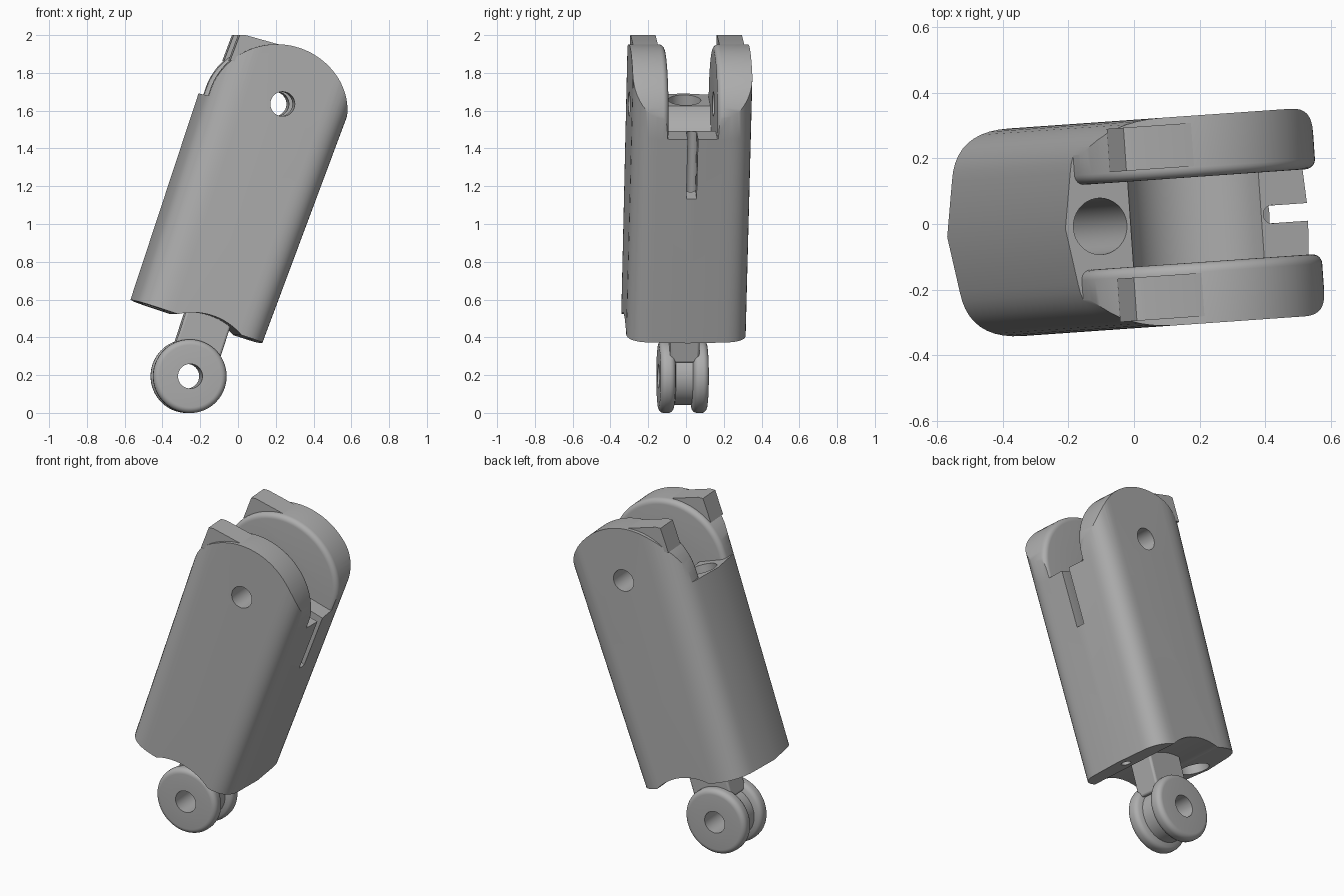
import bpy, bmesh
from math import sin, cos, pi, radians
from mathutils import Matrix, Vector

if "Cube" in bpy.data.objects:
    bpy.data.objects.remove(bpy.data.objects["Cube"], do_unlink=True)

PIN_LOW, PIN_TOP, FLOOR, BASE = 0.102, 1.62, 1.54, 0.39
SLOT = 0.13
# lean and slight twist of the whole segment
POSE = (Matrix.Rotation(radians(4), 4, 'Z') @ Matrix.Rotation(radians(18.3), 4, 'Y')
        @ Matrix.Translation((-0.31, 0, 0)))

grey = bpy.data.materials.new("plain grey")
grey.use_nodes = True
grey.diffuse_color = (0.42, 0.42, 0.42, 1)
grey.node_tree.nodes["Principled BSDF"].inputs["Base Color"].default_value = grey.diffuse_color


def loft(name, rings, closed=False):
    """Skin equal-length rings; cap the ends unless the rings close on themselves."""
    bm = bmesh.new()
    rows = [[bm.verts.new(p) for p in ring] for ring in rings]
    n = len(rows[0])
    pairs = list(zip(rows, rows[1:])) + ([(rows[-1], rows[0])] if closed else [])
    for a, b in pairs:
        for i in range(n):
            bm.faces.new((a[i], a[(i + 1) % n], b[(i + 1) % n], b[i]))
    if not closed:
        bm.faces.new(rows[0])
        bm.faces.new(rows[-1])
    bmesh.ops.recalc_face_normals(bm, faces=bm.faces)
    mesh = bpy.data.meshes.new(name)
    bm.to_mesh(mesh)
    bm.free()
    mesh.materials.append(grey)
    ob = bpy.data.objects.new(name, mesh)
    bpy.context.collection.objects.link(ob)
    return ob


def prism(name, outline, y0, y1):
    """Extrude an xz outline along y."""
    return loft(name, [[(x, y, z) for x, z in outline] for y in (y0, y1)])


def box(name, x0, x1, y0, y1, z0, z1):
    return prism(name, [(x0, z0), (x1, z0), (x1, z1), (x0, z1)], y0, y1)


def circle(cx, cy, r, n=64):
    return [(cx + r * cos(2 * pi * i / n), cy + r * sin(2 * pi * i / n)) for i in range(n)]


def bore(name, x, r, z0, z1):
    """Round cutter running up the segment."""
    return loft(name, [[(a, b, z) for a, b in circle(x, 0, r, 48)] for z in (z0, z1)])


def boolean(ob, cutter, operation='DIFFERENCE'):
    cutter.hide_render = True
    mod = ob.modifiers.new("cut", 'BOOLEAN')
    mod.operation, mod.solver, mod.object = operation, 'EXACT', cutter
    bpy.context.view_layer.objects.active = ob
    bpy.ops.object.modifier_apply(modifier=mod.name)
    bpy.data.objects.remove(cutter, do_unlink=True)


def bend(a, c, b, n=10):
    """Rounded corner from a to b with control point c."""
    a, b, c = Vector(a), Vector(b), Vector(c)
    ts = [i / n for i in range(n + 1)]
    return [tuple((1 - t) ** 2 * a + 2 * t * (1 - t) * c + t * t * b) for t in ts]


def section(z):
    """Rounded body section; the +x side flares outward with height."""
    r = 0.316 + 0.039 * (z - BASE)
    w = 0.317
    half = bend((r - 0.012, 0.19), (r - 0.018, w), (r - 0.15, w))
    half += bend((-0.2, w), (-0.372, w), (-0.392, 0.17))
    ring = [(r, 0)] + half + [(-0.42, 0)] + [(x, -y) for x, y in reversed(half)]
    return [(x, y, z) for x, y in ring]


# main shell with its cradle, tendon bore, cord channel and clearance arch
shell = loft("body_shell", [section(BASE), section(FLOOR)])
boolean(shell, prism("arch", circle(0, PIN_LOW, 0.338, 96), -0.5, 0.5))
boolean(shell, prism("cradle", circle(0, PIN_TOP, 0.225, 96), -SLOT, SLOT))
boolean(shell, bore("tendon_bore", -0.308, 0.086, 0.2, 1.8))
boolean(shell, bore("cord_bore", 0.245, 0.028, 0.2, 1.8))
boolean(shell, prism("cord_slit", [(0.245, 1.225), (0.5, 1.175), (0.5, 1.7), (0.245, 1.7)],
                     -0.027, 0.027))
parts = [shell]


def prong_ring(y, inset, side):
    rx, rz = 0.372 - inset, 0.355 - inset
    arc = [(-0.007 + rx * cos(pi * i / 48), 1.575 + rz * sin(pi * i / 48)) for i in range(49)]
    arc = [(arc[0][0], FLOOR)] + arc + [(arc[-1][0], FLOOR)]
    return [(x, side * y, z) for x, z in arc]


# fork prongs with rounded inner rims and stop lugs
for side, label in ((1, "back"), (-1, "front")):
    f = 0.03
    rings = [prong_ring(SLOT + f * (1 - cos(a)), f * (1 - sin(a)), side)
             for a in [pi / 2 * i / 6 for i in range(7)]]
    rings.append(prong_ring(0.5, 0, side))
    prong = loft(label + "_prong", rings)
    boolean(prong, loft("envelope", [section(BASE), section(2.1)]), 'INTERSECT')
    boolean(prong, prism("pin_hole", circle(0, PIN_TOP, 0.065, 48), -0.6, 0.6))
    lug = prism(label + "_stop_lug",
                [(-0.335, 1.75), (-0.329, 1.895), (-0.3, 1.905), (-0.09, 1.915), (-0.1, 1.8)],
                side * 0.163, side * 0.295)
    parts += [prong, lug]

# pulley at the lower joint: grooved spool turned about y
R, W, f = 0.195, 0.128, 0.03
rim = [(0.065, W)]
rim += [(R - f + f * sin(a), W - f + f * cos(a)) for a in [pi / 2 * i / 6 for i in range(7)]]
rim += [(R - f + f * cos(a), 0.078 - f * sin(a)) for a in [pi / 2 * i / 4 for i in range(4)]]
rim += [(0.152, 0.045)]
profile = rim + [(r, -y) for r, y in reversed(rim)]
turns = [2 * pi * i / 72 for i in range(72)]
parts.append(loft("pulley", [[(r * cos(t), y, PIN_LOW + r * sin(t)) for r, y in profile]
                             for t in turns], closed=True))

# neck joining pulley and shell
neck = box("neck", -0.124, 0.124, -0.078, 0.078, 0.215, 0.47)
bevel = neck.modifiers.new("soft edges", 'BEVEL')
bevel.width, bevel.segments = 0.012, 3
parts.append(neck)

# pose and shade
for ob in parts:
    ob.data.transform(POSE)
    bpy.ops.object.select_all(action='DESELECT')
    ob.select_set(True)
    bpy.context.view_layer.objects.active = ob
    bpy.ops.object.shade_smooth_by_angle(angle=radians(30))
